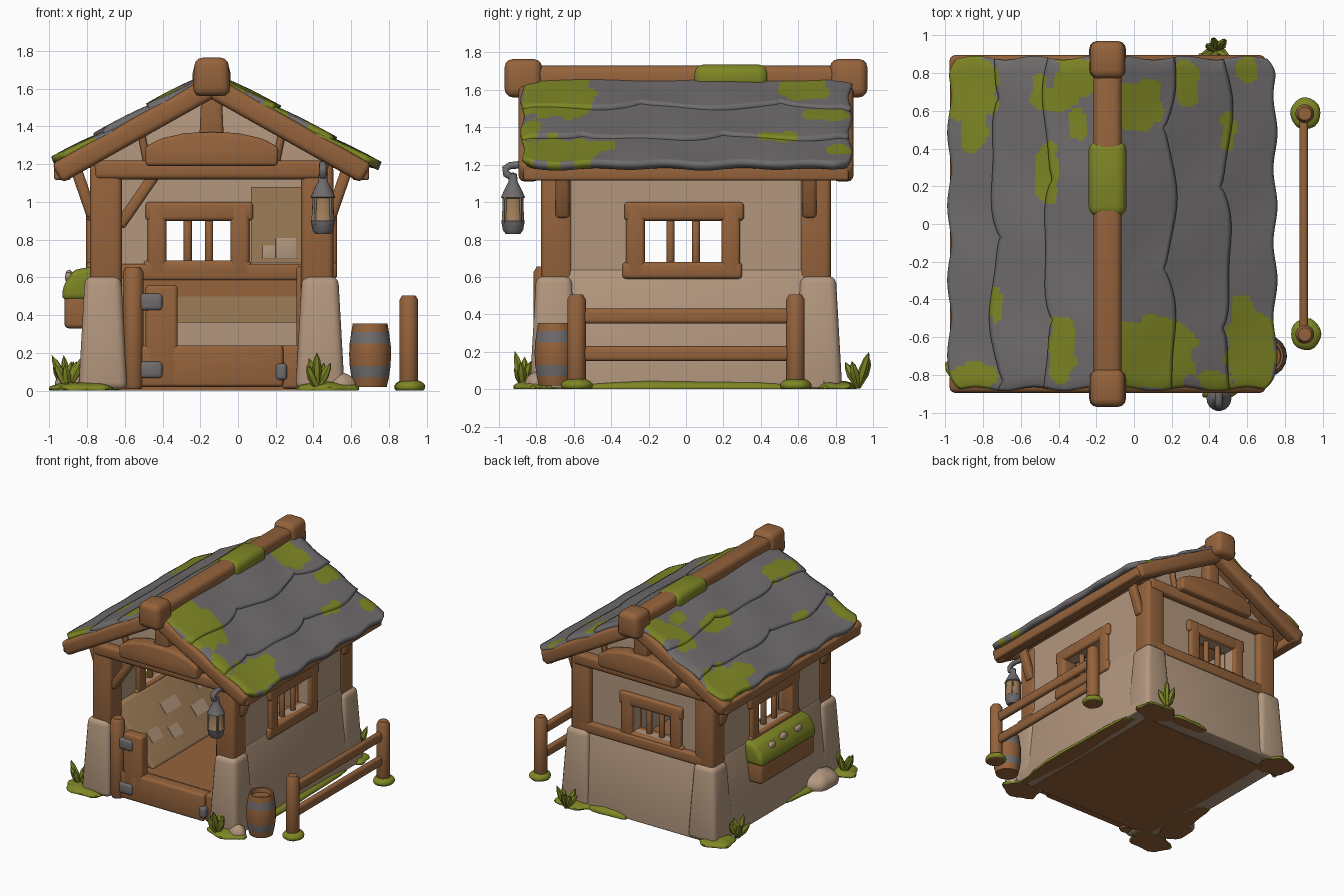
import bpy, bmesh, math, random
from mathutils import Vector, Matrix

if "Cube" in bpy.data.objects:
    bpy.data.objects.remove(bpy.data.objects["Cube"])
random.seed(4)
CX = -0.14          # centre line of the house
made = []


def material(name, r, g, b):
    m = bpy.data.materials.new(name)
    m.use_nodes = True
    m.diffuse_color = (r, g, b, 1)
    bsdf = m.node_tree.nodes["Principled BSDF"]
    bsdf.inputs["Base Color"].default_value = (r, g, b, 1)
    bsdf.inputs["Roughness"].default_value = 0.9
    return m


WOOD = material("brown wood", 0.30, 0.125, 0.045)
PLASTER = material("beige plaster", 0.45, 0.31, 0.21)
SLATE = material("grey slate", 0.16, 0.15, 0.152)
MOSS = material("moss green", 0.21, 0.24, 0.018)
TAN = material("tan straw", 0.34, 0.20, 0.095)


def finish(name, bm, *mats):
    bmesh.ops.recalc_face_normals(bm, faces=bm.faces)
    mesh = bpy.data.meshes.new(name)
    bm.to_mesh(mesh)
    bm.free()
    ob = bpy.data.objects.new(name, mesh)
    bpy.context.collection.objects.link(ob)
    for m in mats:
        mesh.materials.append(m)
    made.append(ob)
    return ob


def box(name, lo, hi, mat, bevel=0.015, taper=(1, 1), matrix=None):
    lo, hi = Vector(lo), Vector(hi)
    bm = bmesh.new()
    bmesh.ops.create_cube(bm, size=1)
    for v in bm.verts:
        if v.co.z > 0:
            v.co.x *= taper[0]
            v.co.y *= taper[1]
        v.co = (lo + hi) / 2 + v.co * (hi - lo)
    if bevel:
        bmesh.ops.bevel(bm, geom=bm.edges[:], offset=bevel, segments=3, profile=0.5, affect='EDGES')
    if matrix:
        bm.transform(matrix)
    return finish(name, bm, mat)


def along(p0, p1, track, up):
    d = Vector(p1) - Vector(p0)
    return Matrix.Translation(p0) @ d.to_track_quat(track, up).to_matrix().to_4x4(), d.length


def beam(name, p0, p1, w, h, mat=WOOD, bevel=0.02):
    m, length = along(p0, p1, 'X', 'Z')
    return box(name, (0, -w / 2, -h / 2), (length, w / 2, h / 2), mat, bevel, matrix=m)


def lathe(name, profile, matrix, *mats, rule=None, segs=18):
    bm = bmesh.new()
    rings = [[bm.verts.new((r * math.cos(a), r * math.sin(a), z))
              for a in (math.tau * i / segs for i in range(segs))] for r, z in profile]
    for a, b in zip(rings, rings[1:]):
        for i in range(segs):
            f = bm.faces.new((a[i], a[i - 1], b[i - 1], b[i]))
            if rule:
                f.material_index = rule(f.calc_center_median().z)
    bmesh.ops.remove_doubles(bm, verts=bm.verts, dist=1e-5)
    bm.transform(matrix)
    return finish(name, bm, *mats)


def rod(name, p0, p1, r, mat=WOOD):
    m, n = along(p0, p1, 'Z', 'Y')
    return lathe(name, [(0, 0), (r * .8, 0), (r, r * .4), (r, n - r * .5), (r * .7, n), (0, n)], m, mat)


def blob(name, centre, size, mat, rough=0.1):
    """Uneven mound with a flat earth-brown underside."""
    bm = bmesh.new()
    bmesh.ops.create_icosphere(bm, subdivisions=3, radius=1)
    for v in bm.verts:
        a = math.atan2(v.co.y, v.co.x)
        v.co *= 1 + rough * math.sin(3 * a + centre[1] * 9) * math.cos(2 * a + centre[0] * 7)
        v.co = Vector(centre) + v.co * Vector(size)
        v.co.z = max(v.co.z, 0)
    for f in bm.faces:
        f.material_index = int(f.calc_center_median().z < 0.001)
    return finish(name, bm, mat, WOOD)


def extruded(name, points, y, depth, mat, bevel):
    bm = bmesh.new()
    face = bm.faces.new([bm.verts.new((x, y, z)) for x, z in points])
    ext = bmesh.ops.extrude_face_region(bm, geom=[face])
    bmesh.ops.translate(bm, vec=(0, depth, 0), verts=[v for v in ext["geom"] if isinstance(v, bmesh.types.BMVert)])
    bmesh.ops.bevel(bm, geom=bm.edges[:], offset=bevel, segments=3, profile=0.5, affect='EDGES')
    return finish(name, bm, mat)


def wall(name, axis, d0, d1, u0, u1, w0, w1, s0, s1, top):
    """Wall with a barred window; d is depth, u runs along the wall."""
    def piece(part, ua, ub, za, zb, pad, mat, bevel):
        a, b = (d0 - pad, ua, za), (d1 + pad, ub, zb)
        if axis == 'y':
            a, b = (ua, d0 - pad, za), (ub, d1 + pad, zb)
        box(name + part, a, b, mat, bevel)
    for ua, ub, za, zb in ((u0, w0, 0.01, top), (w1, u1, 0.01, top), (w0, w1, 0.01, s0), (w0, w1, s1, top)):
        piece("_plaster", ua, ub, za, zb, 0, PLASTER, 0)
    for ua, ub, za, zb in ((w0 - .10, w0, s0 - .08, s1 + .1), (w1, w1 + .10, s0 - .08, s1 + .1),
                           (w0 - .11, w1 + .12, s1, s1 + .1), (w0 - .12, w1 + .11, s0 - .09, s0)):
        piece("_window_frame", ua, ub, za, zb, 0.03, WOOD, 0.02)
    for k in (1, 2):
        u, d = w0 + (w1 - w0) * k / 3, (d0 + d1) / 2
        a = (d, u) if axis == 'x' else (u, d)
        rod(name + "_window_bar", (*a, s0 - .02), (*a, s1 + .02), 0.022)


# Walls, floor and flared plaster footings
wall("right_wall", 'x', 0.42, 0.495, -0.7, 0.7, -0.22, 0.19, 0.68, 0.90, 1.2)
wall("left_wall", 'x', -0.775, -0.70, -0.7, 0.7, -0.22, 0.19, 0.68, 0.90, 1.2)
wall("back_wall", 'y', 0.65, 0.73, -0.7, 0.42, -0.38, -0.04, 0.69, 0.90, 1.2)
box("floor", (-0.72, -0.7, 0), (0.44, 0.68, 0.24), WOOD, 0)
for s in (-1, 1):
    x = CX + s * 0.63
    box("side_footing", (x - .08, -0.74, 0.005), (x + .08, 0.74, 0.64), PLASTER, 0.01, (0.1, 1))
box("back_footing", (-0.74, 0.66, 0.005), (0.46, 0.82, 0.60), PLASTER, 0.01, (1, 0.25))
box("back_rail", (-0.70, 0.62, 0.585), (0.42, 0.775, 0.67), WOOD)

# Interior lining plates and the straw heap by the left wall
box("back_lining", (0.07, 0.641, 0.68), (0.42, 0.649, 1.08), TAN, 0)
box("back_low_lining", (-0.33, 0.632, 0.36), (0.42, 0.64, 0.50), TAN, 0)
box("back_inner_board", (-0.70, 0.63, 0.50), (0.42, 0.639, 0.62), WOOD, 0)
for x, w in ((0.13, .07), (0.2, .11)):
    box("back_lining_patch", (x, 0.633, 0.70), (x + w, 0.640, 0.70 + w), PLASTER, 0.003)
extruded("straw_heap", ((-0.71, 0.2), (-0.33, 0.2), (-0.33, 0.25), (-0.66, 0.66), (-0.71, 0.66)), -0.62, 1.26, TAN, 0.01)
for y, t, w in ((-.42, .3, .14), (-.1, .55, .2), (-.2, .2, .12), (.16, .3, .16), (.34, .62, .18), (.42, .2, .1)):
    p = Vector((-0.33, y, 0.25)).lerp(Vector((-0.66, y, 0.66)), t)
    beam("straw_patch", p, p + Vector((-.06, 0, .0745)), w, 0.008, PLASTER, 0)

# Corner posts with plaster feet, and eave brackets
for sx in (-1, 1):
    for sy in (-1, 1):
        x, y = CX + sx * 0.56, sy * 0.69
        box("corner_post", (x - .085, y - .085, 0.5), (x + .085, y + .085, 1.2), WOOD, 0.03)
        fx, fy = x + sx * .015, y + sy * .015
        box("corner_foot", (fx - .13, fy - .13, 0.005), (fx + .13, fy + .13, 0.605), PLASTER, 0.04, (.74, .74))
        beam("eave_bracket", (x + sx * .07, sy * .66, 0.92), (x + sx * .16, sy * .66, 1.18), 0.075, 0.06)
beam("door_brace", (-0.63, -0.71, 0.87), (-0.43, -0.71, 1.16), 0.08, 0.06)

# Gable ends: tie beam, plaster infill, arched plank, king post, barge boards
arc = [(0.35, 1.19), (0.355, 1.29), (0.27, 1.335), (0.14, 1.365), (0, 1.37)]
arch = [(CX + x, z) for x, z in arc] + [(CX - x, z) for x, z in reversed(arc[:-1])]
for s in (-1, 1):
    box("tie_beam", (-0.76, s * .71 - .075, 1.12), (0.48, s * .71 + .075, 1.22), WOOD, 0.025)
    extruded("gable_plaster", ((-0.80, 1.18), (0.52, 1.18), (CX, 1.62)), s * .72, -s * .06, PLASTER, 0.002)
    extruded("arched_plank", arch, s * .84, -s * .12, WOOD, 0.02)
    box("king_post", (CX - .065, s * .75 - .05, 1.33), (CX + .065, s * .75 + .05, 1.62), WOOD, 0.02, (.8, 1))
    for sx in (-1, 1):
        beam("barge_board", (CX, s * .84, 1.61), (CX + sx * .82, s * .84, 1.15), 0.11, 0.115, bevel=0.03)
        beam("gable_strut", (CX + sx * .34, s * .74, 1.2), (CX + sx * .38, s * .74, 1.40), 0.05, 0.04)

# Ridge beam with rounded knobs and a moss sleeve
box("ridge_beam", (CX - .075, -0.92, 1.58), (CX + .075, 0.92, 1.73), WOOD, 0.04)
for s in (-1, 1):
    box("ridge_knob", (CX - .1, s * .87 - .1, 1.56), (CX + .1, s * .87 + .1, 1.765), WOOD, 0.045, (.9, 1))
box("ridge_moss", (CX - .1, 0.04, 1.60), (CX + .1, 0.44, 1.735), MOSS, 0.05)

# Slate rows with moss patches given as x, y, half width, half length
patches = [(-.87, .72, .15, .18), (-.85, .5, .07, .11), (-.42, .66, .12, .06), (-.3, .78, .12, .1),
           (-.5, .7, .04, .09), (-.3, .53, .05, .09), (-.46, .27, .06, .16), (.02, .63, .13, .13),
           (.28, .75, .06, .12), (.5, .5, .035, .11), (.6, .82, .05, .07), (.1, -.69, .22, .19),
           (.62, -.68, .13, .2), (.58, -.48, .06, .11), (-.38, -.66, .07, .17), (-.85, -.81, .12, .07),
           (-.73, -.43, .03, .09), (.43, -.83, .09, .05)]


def mossy(p):
    return any(abs((p.x - x) / a) ** 3 + abs((p.y - y) / b) ** 3 < 1 + .3 * math.sin(p.y * 40 + p.x * 23)
               for x, y, a, b in patches)


NU, NV = 18, 100
for s, run in ((-1, 0.84), (1, 0.89)):
    beam("roof_deck", (CX, 0, 1.625), (CX + s * .82, 0, 1.165), 1.66, 0.05, WOOD, 0.01)
    box("eave_beam", (CX + s * .79 - .045, -0.87, 1.115), (CX + s * .79 + .045, 0.87, 1.20), WOOD)
    for row in range(3):
        bm = bmesh.new()
        grid = []
        for i in range(NU + 1):
            line = []
            for j in range(NV + 1):
                u, y = i / NU, -0.875 + 1.755 * j / NV
                scallop = 0.07 * abs(math.sin(y * 4.2 + row * 1.3 + s)) ** .5 + 0.012 * math.sin(y * 11 + row)
                if row == 2:        # eave edge with rounded corners
                    scallop = 0.012 * math.sin(y * 16) - 0.06 * max(0, (abs(y) - .78) / .1) ** 2
                t = max(0, row / 3 - .05) + u * (0.333 + (.05 if row else 0) + scallop)
                lift = 0.028 * u - 0.008 + 0.008 * math.sin(y * 9 + row * 2) * math.sin(u * 3)
                lift -= 0.014 * max(0, abs(y) - .83) / .05
                dx = run * t
                line.append(bm.verts.new((CX + s * dx, y + .012 * math.sin(t * 17) * abs(y), 1.695 - 0.56 * dx + lift)))
            grid.append(line)
        for i in range(NU):
            for j in range(NV):
                f = bm.faces.new([grid[i][j], grid[i + 1][j], grid[i + 1][j + 1], grid[i][j + 1]])
                f.material_index = int(mossy(f.calc_center_median()))
        ob = finish("slate_row", bm, SLATE, MOSS)
        if ob.data.polygons[0].normal.z < 0:
            ob.data.flip_normals()
        mod = ob.modifiers.new("thickness", 'SOLIDIFY')
        mod.thickness, mod.offset = 0.045, -1

# Half gate with its post, sill and iron hinges
rod("gate_post", (-0.555, -0.76, 0.01), (-0.555, -0.76, 0.655), 0.055)
box("gate_side", (-0.49, -0.79, 0.02), (-0.32, -0.70, 0.56), WOOD, 0.02)
box("gate_panel", (-0.52, -0.79, 0.02), (0.24, -0.69, 0.24), WOOD, 0.02)
box("gate_jamb", (0.23, -0.76, 0.01), (0.34, -0.66, 0.24), WOOD, 0.02)
box("door_jamb", (0.31, -0.74, 0.2), (0.36, -0.62, 0.66), WOOD)
for x, w, z in ((-0.46, .06, 0.47), (-0.46, .06, 0.11), (0.23, .03, 0.10)):
    box("hinge", (x - w, -0.805, z - .045), (x + w, -0.70, z + .045), SLATE, 0.02)

# Hanging lantern
lathe("lantern", [(0, .83), (.04, .83), (.055, .85), (.064, .90), (.06, .905), (.056, 1.02), (.066, 1.025),
                  (.045, 1.07), (.025, 1.11), (.022, 1.15), (0, 1.16)],
      Matrix.Translation((0.45, -0.925, 0)), SLATE, TAN, rule=lambda z: int(.903 < z < 1.02))
for k in range(4):
    a = math.tau * (k + .5) / 4
    x, y = 0.45 + .057 * math.cos(a), -0.925 + .057 * math.sin(a)
    rod("lantern_bar", (x, y, .88), (x, y, 1.03), 0.007, SLATE)
cu = bpy.data.curves.new("lantern_hook", 'CURVE')
cu.dimensions, cu.bevel_depth = '3D', 0.02
sp = cu.splines.new('POLY')
hook = [(-.92, 1.13), (-.96, 1.15), (-.965, 1.18), (-.94, 1.195), (-.89, 1.20), (-.84, 1.19), (-.76, 1.16)]
sp.points.add(len(hook) - 1)
for p, (y, z) in zip(sp.points, hook):
    p.co = (0.45, y, z, 1)
cu.materials.append(SLATE)
bpy.context.collection.objects.link(bpy.data.objects.new("lantern_hook", cu))

# Window planter heaped with moss
box("planter", (-0.92, -0.35, 0.33), (-0.76, 0.34, 0.51), WOOD, 0.025)
mound = ((-0.76, 0.48), (-0.935, 0.48), (-0.925, 0.56), (-0.87, 0.64), (-0.76, 0.66))
extruded("planter_moss", mound, -0.36, 0.71, MOSS, 0.03)
for y, z in ((-.17, .60), (.02, .61), (.17, .59)):
    blob("planter_flower", (-0.895, y, z), (0.02, 0.045, 0.03), PLASTER)

# Barrel with iron bands
lathe("barrel", [(0, .32), (.075, .32), (.08, .355), (.092, .355), (.1, .31), (.105, .27), (.109, .25), (.111, .19),
                 (.108, .13), (.105, .11), (.1, .07), (.088, .02), (0, .02)],
      Matrix.Translation((0.70, -0.70, 0)), WOOD, SLATE, rule=lambda z: int(.25 < z < .31 or .07 < z < .13))

# Side fence
for s in (-1, 1):
    rod("fence_post", (0.905, s * .585, 0), (0.905, s * .585, 0.505), 0.05)
    blob("fence_post_moss", (0.91, s * .585, 0.02), (0.08, 0.085, 0.04), MOSS, 0.04)
for z in (0.19, 0.39):
    beam("fence_rail", (0.9, -0.6, z), (0.9, 0.6, z), 0.045, 0.08)

# Ground moss, stones and grass tufts
for x, y, a, b in ((-.80, -.78, .18, .12), (.46, -.80, .16, .11), (-.80, .74, .14, .13), (.45, .80, .17, .12),
                   (.53, 0, .07, .7), (-.81, -.35, .08, .3), (.15, .80, .2, .05)):
    blob("ground_moss", (x, y, 0.01), (a, b, 0.035), MOSS, 0.18)
blob("stone", (-0.87, -0.51, 0.03), (0.11, 0.16, 0.09), PLASTER)
blob("stone", (0.55, -0.80, 0.02), (0.07, 0.06, 0.07), PLASTER)
for x, y in ((-.90, -.76), (.42, -.87), (.44, .92), (-.90, .62)):
    for k in range(6):
        a = math.tau * k / 6 + random.random()
        lean, h = random.uniform(.04, .10), random.uniform(.12, .21)
        m, n = along((x, y, 0.01), (x + lean * math.cos(a), y + lean * math.sin(a), h), 'Z', 'Y')
        lathe("grass_blade", [(.014, 0), (.026, n * .5), (.017, n * .8), (0, n)], m, MOSS, segs=6)

# Smooth shading with crisp edges
bpy.ops.object.select_all(action='DESELECT')
for ob in made:
    ob.select_set(True)
bpy.context.view_layer.objects.active = made[0]
bpy.ops.object.shade_smooth_by_angle(angle=math.radians(40))
